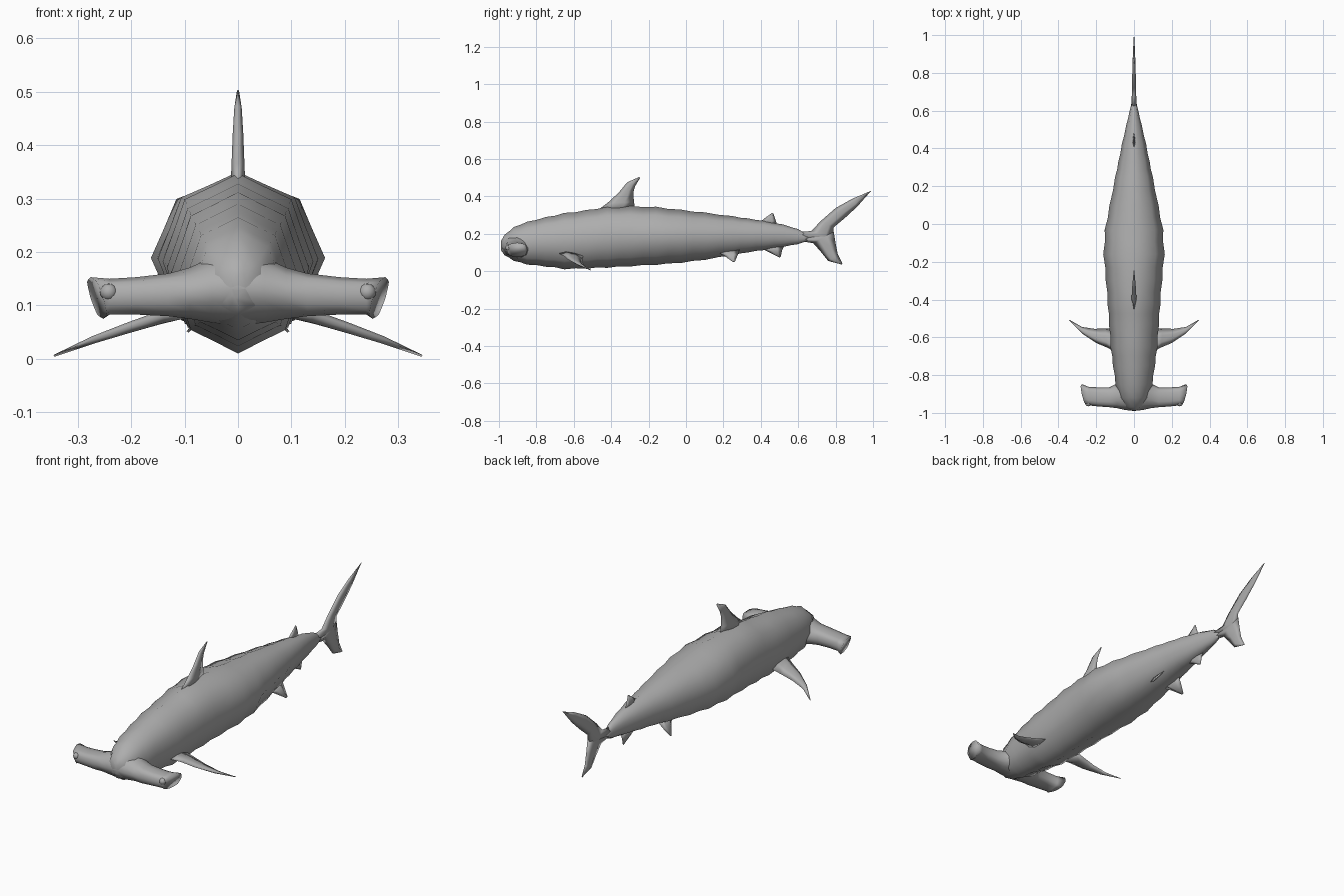
import bpy, bmesh, math
from mathutils import Vector as V

cube = bpy.data.objects.get("Cube")
if cube:
    bpy.data.objects.remove(cube, do_unlink=True)

skin = bpy.data.materials.new("grey skin")
skin.use_nodes = True
GREY = (0.42, 0.42, 0.42, 1)
skin.diffuse_color = GREY
bsdf = skin.node_tree.nodes["Principled BSDF"]
bsdf.inputs["Base Color"].default_value = GREY
bsdf.inputs["Roughness"].default_value = 0.8


def loft(name, rings, mirror=False):
    """Skin a list of equal rings, cap both ends, shade smooth."""
    bm = bmesh.new()
    rows = [[bm.verts.new(p) for p in r] for r in rings]
    n = len(rows[0])
    for a, b in zip(rows, rows[1:]):
        for i in range(n):
            j = (i + 1) % n
            bm.faces.new((a[i], a[j], b[j], b[i]))
    bm.faces.new(rows[0])
    bm.faces.new(rows[-1])
    bmesh.ops.recalc_face_normals(bm, faces=bm.faces)
    mesh = bpy.data.meshes.new(name)
    bm.to_mesh(mesh)
    bm.free()
    mesh.materials.append(skin)
    mesh.shade_smooth()
    ob = bpy.data.objects.new(name, mesh)
    bpy.context.collection.objects.link(ob)
    if mirror:
        ob.modifiers.new("Mirror", 'MIRROR')
    return ob


def ring(c, u, v, valley=0.92, power=1.0, sides=16):
    """Oval ring with eight soft ridges; power below 1 makes it boxier."""
    pts = []
    for i in range(sides):
        a = 2 * math.pi * i / sides
        k = valley if i % 2 else 1.0
        co, si = math.cos(a), math.sin(a)
        co = math.copysign(abs(co) ** power, co) * k
        si = math.copysign(abs(si) ** power, si) * k
        pts.append(V(c) + V(u) * co + V(v) * si)
    return pts


def fin(name, sections, normal=(1, 0, 0), mirror=False):
    """Thin blade: each section is leading point, trailing point, half thickness."""
    n = V(normal).normalized()
    rings = []
    for lead, trail, t in sections:
        a, b = V(lead), V(trail)
        p, q = a.lerp(b, 0.3), a.lerp(b, 0.65)
        rings.append([a, p + n * t, q + n * t * 0.7, b, q - n * t * 0.7, p - n * t])
    return loft(name, rings, mirror)


def upright(name, rows):
    """Fin lying in the middle plane, from y/z pairs."""
    return fin(name, [((0, *a), (0, *b), t) for a, b, t in rows])


# Body: y, top, bottom, half width, with slightly pinched rings in between
stations = [
    (-.988, .165, .11, .015), (-.97, .195, .085, .05), (-.92, .237, .055, .08),
    (-.85, .265, .035, .098), (-.75, .29, .024, .112), (-.65, .312, .01, .125),
    (-.53, .328, .013, .133), (-.42, .347, .018, .141), (-.3, .35, .025, .15),
    (-.16, .345, .033, .163), (-.03, .33, .043, .155), (.1, .315, .06, .13),
    (.25, .295, .085, .1), (.33, .283, .1, .083), (.42, .27, .113, .065),
    (.52, .25, .13, .042), (.6, .225, .145, .023), (.66, .19, .165, .009)]
full = []
for s, nxt in zip(stations, stations[1:]):
    mid = [(p + q) / 2 for p, q in zip(s, nxt)]
    full += [(*s, 1.0), (*mid, 0.97)]
full.append((*stations[-1], 1.0))
loft("body", [ring((0, y, (t + b) / 2), (w * k, 0, 0), (0, 0, (t - b) / 2 * k))
              for y, t, b, w, k in full])

# Wide head: x, front, rear, bottom, top, outward skew of the rim
half = [(0, -.99, -.8, .062, .205, 0), (.05, -.984, -.81, .068, .19, 0),
        (.09, -.975, -.845, .075, .171, 0), (.13, -.97, -.865, .08, .16, 0),
        (.19, -.966, -.865, .083, .153, 0), (.24, -.96, -.862, .083, .15, 0),
        (.264, -.957, -.848, .075, .153, .012)]
rows = []
for side, group in ((-1, half[:0:-1]), (1, half)):
    for x, f, r, b, t, skew in group:
        power = 0.75 if x > .1 else 1.0
        rows.append(ring((x * side, (f + r) / 2, (b + t) / 2),
                         (skew * side, (r - f) / 2, 0),
                         (skew * side, 0, (t - b) / 2), 0.95, power))
loft("hammer_head", rows)

# Eyes at the front corners of the head
for side, label in ((1, "left"), (-1, "right")):
    bpy.ops.mesh.primitive_uv_sphere_add(segments=16, ring_count=8, radius=.016,
                                         location=(.242 * side, -.949, .125))
    eye = bpy.context.object
    eye.name = label + "_eye"
    eye.data.materials.append(skin)
    bpy.ops.object.shade_smooth()

# Fins on the middle plane
upright("dorsal_fin", [
    ((-.48, .32), (-.27, .32), .014), ((-.42, .365), (-.278, .37), .012),
    ((-.36, .42), (-.282, .42), .01), ((-.315, .475), (-.272, .455), .007),
    ((-.25, .504), (-.246, .498), .002)])
upright("rear_dorsal_fin", [
    ((.38, .25), (.49, .235), .008), ((.42, .283), (.482, .265), .006),
    ((.46, .312), (.468, .308), .002)])
upright("anal_fin", [
    ((.39, .13), (.53, .145), .008), ((.44, .103), (.515, .115), .006),
    ((.5, .074), (.506, .077), .002)])
upright("upper_tail_fin", [
    ((.61, .21), (.64, .16), .014), ((.67, .215), (.785, .17), .011),
    ((.72, .268), (.79, .235), .01), ((.8, .338), (.85, .285), .009),
    ((.89, .388), (.915, .345), .006), ((.99, .43), (.985, .424), .002)])
upright("lower_tail_fin", [
    ((.62, .16), (.66, .2), .012), ((.68, .15), (.79, .21), .01),
    ((.72, .105), (.8, .15), .008), ((.76, .055), (.812, .09), .006),
    ((.832, .036), (.836, .042), .002)])

# Paired fins
fin("pectoral_fins", [
    ((.08, -.69, .1), (.09, -.55, .085), .016),
    ((.14, -.655, .083), (.15, -.553, .068), .012),
    ((.2, -.63, .062), (.21, -.555, .052), .01),
    ((.27, -.583, .037), (.275, -.545, .032), .007),
    ((.345, -.508, .006), (.34, -.508, .006), .002)], (.35, 0, 1), True)
fin("pelvic_fins", [
    ((.035, .16, .11), (.04, .29, .125), .009),
    ((.062, .205, .082), (.065, .278, .09), .006),
    ((.094, .25, .05), (.095, .262, .052), .002)], (1, 0, .7), True)
